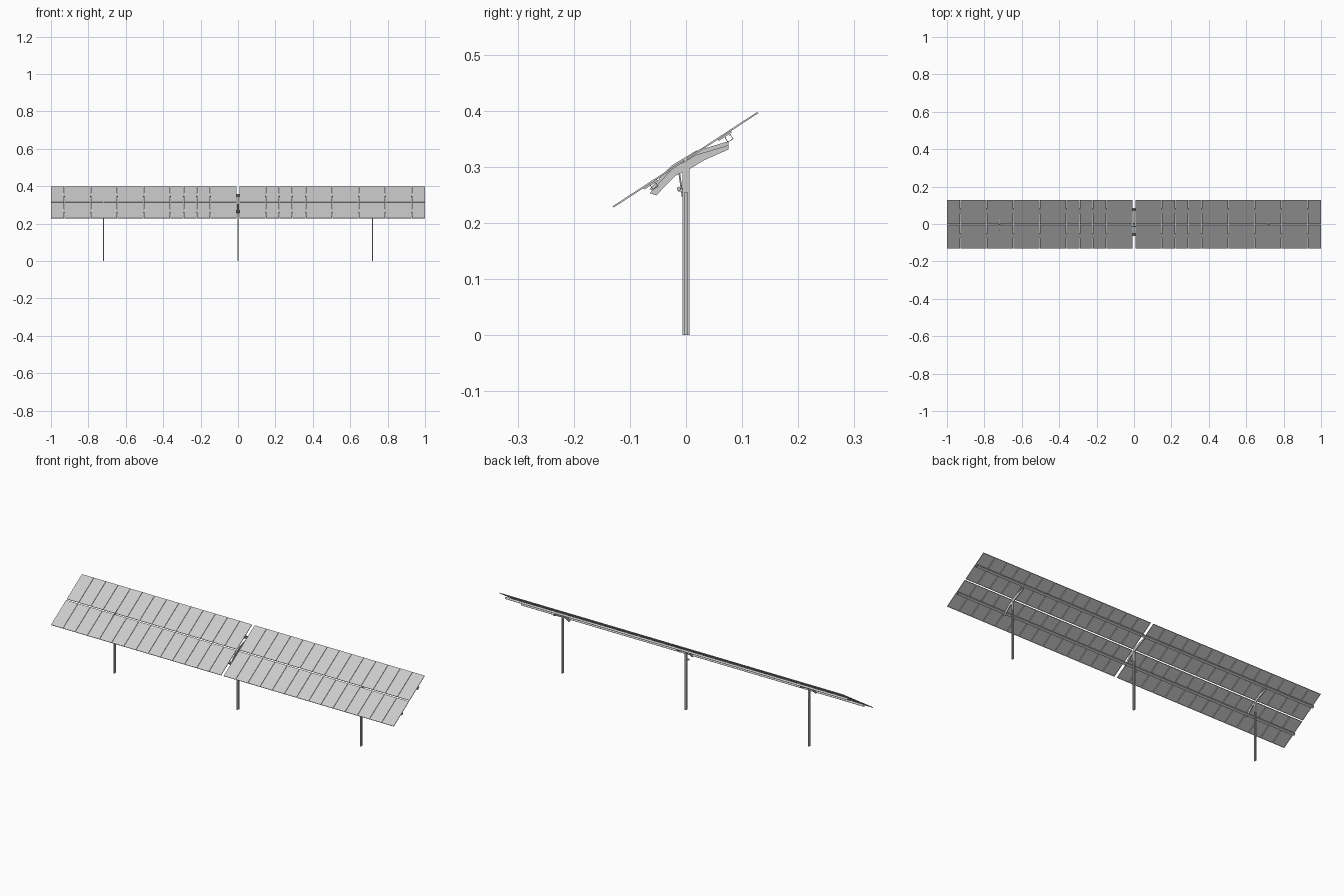
import bpy, bmesh, math
from mathutils import Matrix, Vector

if "Cube" in bpy.data.objects:
    bpy.data.objects.remove(bpy.data.objects["Cube"])

TILT = math.radians(33.1)
TABLE = Matrix.Translation((0, -0.001, 0.3125)) @ Matrix.Rotation(TILT, 4, 'X')
# maps a profile drawn in (y, z) so that its extrusion runs along x
ALONG_X = Matrix(((0, 0, 1, 0), (1, 0, 0, 0), (0, 1, 0, 0), (0, 0, 0, 1)))


def finish(name, bm, matrix):
    bmesh.ops.recalc_face_normals(bm, faces=bm.faces)
    me = bpy.data.meshes.new(name)
    bm.to_mesh(me)
    bm.free()
    ob = bpy.data.objects.new(name, me)
    ob.matrix_world = matrix
    bpy.context.collection.objects.link(ob)
    return ob


def prism(name, profile, start, end, matrix=Matrix()):
    """Extrude a closed 2D profile along local z."""
    bm = bmesh.new()
    face = bm.faces.new([bm.verts.new((a, b, start)) for a, b in profile])
    ext = bmesh.ops.extrude_face_region(bm, geom=[face])
    verts = [g for g in ext['geom'] if isinstance(g, bmesh.types.BMVert)]
    bmesh.ops.translate(bm, verts=verts, vec=(0, 0, end - start))
    return finish(name, bm, matrix)


def box(name, size, loc, matrix=Matrix(), recess=0):
    """Box; recess hollows the underside inside a narrow frame."""
    bm = bmesh.new()
    bmesh.ops.create_cube(bm, size=1)
    bmesh.ops.scale(bm, vec=size, verts=bm.verts)
    if recess:
        bottom = [f for f in bm.faces if f.normal.z < -0.9]
        bmesh.ops.inset_region(bm, faces=bottom, thickness=0.002)
        bmesh.ops.translate(bm, verts=bottom[0].verts, vec=(0, 0, recess))
    return finish(name, bm, matrix @ Matrix.Translation(loc))


def rod(name, p, q, r):
    p, q = Vector(p), Vector(q)
    bm = bmesh.new()
    bmesh.ops.create_cone(bm, cap_ends=True, segments=12, radius1=r, radius2=r,
                          depth=(q - p).length)
    rot = (q - p).to_track_quat('Z', 'Y').to_matrix().to_4x4()
    return finish(name, bm, Matrix.Translation((p + q) / 2) @ rot)


def array(ob, count, offset):
    m = ob.modifiers.new("repeat", 'ARRAY')
    m.count = count
    m.use_relative_offset = False
    m.use_constant_offset = True
    m.constant_offset_displace = offset


# Panels: two halves of 14 columns, two rows
N, INNER, HALF, ROW_GAP = 14, 0.007, 0.154, 0.006
pitch = (1.0 - INNER) / N
row_h = HALF - ROW_GAP / 2
for side, x0 in (("left", -1.0), ("right", INNER)):
    for row, s in (("lower", -1), ("upper", 1)):
        panel = box(f"{side}_{row}_panels", (pitch - 0.0016, row_h, 0.003),
                    (x0 + pitch / 2, s * (ROW_GAP + row_h) / 2, 0), TABLE, 0.0018)
        array(panel, N, (pitch, 0, 0))

# Purlins: lipped channels running the full length under each row
t = 0.0012
channel = [(-.006, 0), (-.006, -.010), (.006, -.010), (.006, 0), (.003, 0),
           (.003, -t), (.006 - t, -t), (.006 - t, -.010 + t),
           (-.006 + t, -.010 + t), (-.006 + t, -t), (-.003, -t), (-.003, 0)]
for name, v, drop in (("lower", -0.072, -0.0035), ("upper", 0.086, -0.0055)):
    prism(f"{name}_purlin", [(a + v, b + drop) for a, b in channel],
          -0.998, 0.998, TABLE @ ALONG_X)
    # Clamp rails under every panel joint
    for side, x0 in (("left", -1.0), ("right", INNER)):
        clamp = box(f"{side}_{name}_clamps", (0.006, 0.028, 0.003),
                    (x0 + pitch, v - 0.004, -0.003), TABLE)
        array(clamp, N - 1, (pitch, 0, 0))

# Posts: lipped channels, each carrying a bent support arm
w, d, t = 0.003, 0.0062, 0.001
post = [(-w, -d), (w, -d), (w, -.003), (w - t, -.003), (w - t, -d + t),
        (-w + t, -d + t), (-w + t, d - t), (w - t, d - t), (w - t, .003),
        (w, .003), (w, d), (-w, d)]
arm = [(-.065, .260), (-.026, .302), (.017, .328), (.034, .333), (.076, .3455),
       (.076, .338), (.033, .319), (.003, .301), (-.019, .291), (-.053, .256)]
for name, x, drop in (("left", -0.719, 0), ("centre", 0, 0), ("right", 0.719, 0.007)):
    prism(f"{name}_post", post, 0, 0.302, Matrix.Translation((x, 0, 0)))
    prism(f"{name}_support_arm", arm, -0.002, 0.002,
          Matrix.Translation((x, 0, -drop)) @ ALONG_X)
    # Head plates either side of the post, and the pivot bolt
    for s in (-1, 1):
        box(f"{name}_head_plate", (0.001, 0.010, 0.050), (x + s * 0.0036, 0.001, 0.279))
    rod(f"{name}_pivot_bolt", (x - 0.006, 0, 0.300), (x + 0.006, 0, 0.300), 0.002)

# Tilt drive on the centre post: bracket, motor and push rod
box("drive_bracket", (0.008, 0.010, 0.004), (0, -0.009, 0.258))
rod("drive_motor", (-0.010, -0.013, 0.261), (0.010, -0.013, 0.261), 0.0035)
rod("drive_push_rod", (0, -0.006, 0.247), (0, -0.013, 0.295), 0.0015)
